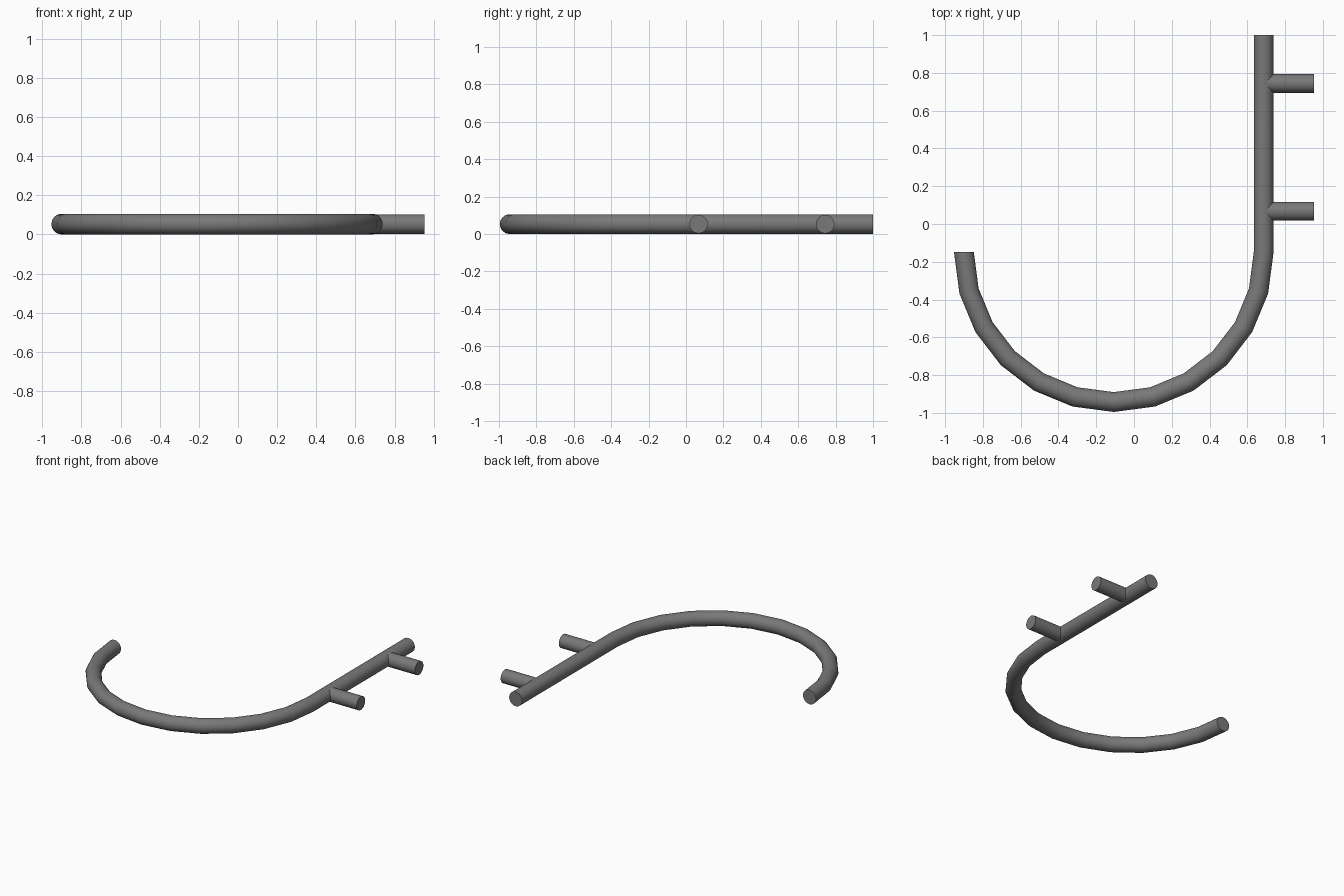
import bpy, bmesh, math
from mathutils import Vector

if "Cube" in bpy.data.objects:
    bpy.data.objects.remove(bpy.data.objects["Cube"])

R = 0.0525            # main tube radius
SIDES = 32
CX, CY, ARC = -0.107, -0.149, 0.7935
BAR_X = CX + ARC

steel = bpy.data.materials.new("dark grey metal")
steel.diffuse_color = (0.19, 0.19, 0.19, 1)
steel.use_nodes = True
steel.node_tree.nodes["Principled BSDF"].inputs["Base Color"].default_value = steel.diffuse_color


def tube(name, rings, radius):
    """Sweep a circle along (position, tangent) pairs lying in a level plane."""
    bm = bmesh.new()
    loops = []
    for pos, tan in rings:
        side = Vector((tan.y, -tan.x, 0)).normalized()
        loops.append([bm.verts.new(pos + radius * (math.cos(a) * side + Vector((0, 0, math.sin(a)))))
                      for a in (2 * math.pi * i / SIDES for i in range(SIDES))])
    for a, b in zip(loops, loops[1:]):
        for i in range(SIDES):
            j = (i + 1) % SIDES
            bm.faces.new((a[i], a[j], b[j], b[i]))
    bm.faces.new(loops[0])
    bm.faces.new(loops[-1])
    bmesh.ops.recalc_face_normals(bm, faces=bm.faces)
    me = bpy.data.meshes.new(name)
    bm.to_mesh(me)
    bm.free()
    me.materials.append(steel)
    ob = bpy.data.objects.new(name, me)
    bpy.context.collection.objects.link(ob)
    bpy.ops.object.select_all(action='DESELECT')
    ob.select_set(True)
    bpy.context.view_layer.objects.active = ob
    bpy.ops.object.shade_smooth_by_angle(angle=math.radians(35))
    return ob


# Hook: half circle in twelve straight pieces, then the straight bar
path = []
for i in range(13):
    a = math.pi + math.pi * i / 12
    path.append((Vector((CX + ARC * math.cos(a), CY + ARC * math.sin(a), R)),
                 Vector((-math.sin(a), math.cos(a), 0))))
path.append((Vector((BAR_X, 1, R)), Vector((0, 1, 0))))
tube("hooked_bar", path, R)

# Two mounting pegs, starting inside the bar
for name, y in (("lower_peg", 0.067), ("upper_peg", 0.744)):
    tube(name, [(Vector((BAR_X, y, R)), Vector((1, 0, 0))),
                (Vector((0.953, y, R)), Vector((1, 0, 0)))], 0.0495)
